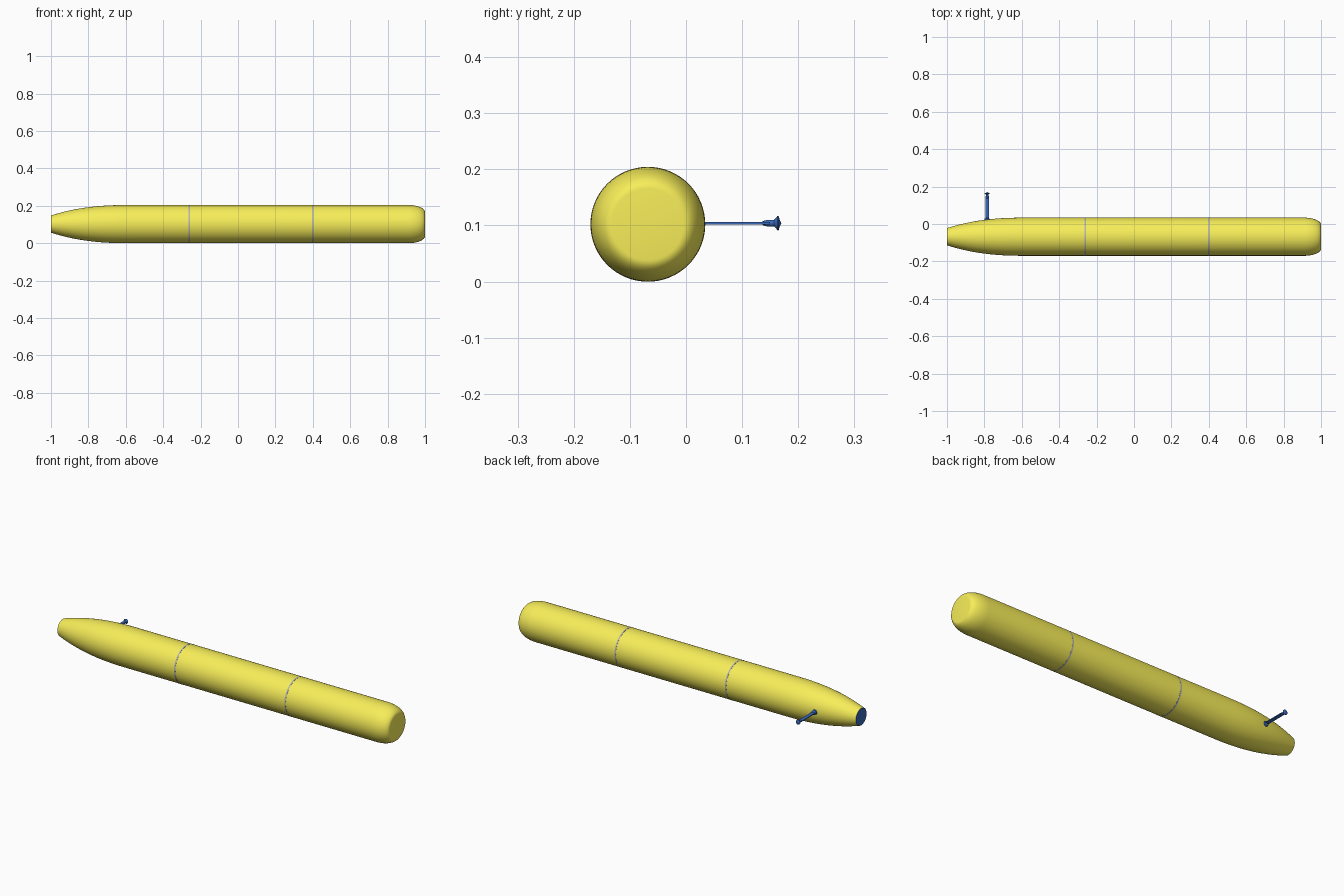
import bpy, math
from mathutils import Matrix

if "Cube" in bpy.data.objects:
    bpy.data.objects.remove(bpy.data.objects["Cube"])

CY, CZ, R = -0.068, 0.102, 0.102   # hull axis and radius


def material(name, color):
    m = bpy.data.materials.new(name)
    m.diffuse_color = (*color, 1)
    m.use_nodes = True
    m.node_tree.nodes["Principled BSDF"].inputs["Base Color"].default_value = m.diffuse_color
    return m


YELLOW = material("yellow", (0.93, 0.85, 0.10))
BLUE = material("blue", (0.04, 0.14, 0.50))
GREY = material("grey", (0.45, 0.45, 0.45))


def lathe(name, profile, mat, matrix, n=64, angle=35):
    """Revolve (axial, radius) points around local z; zero radius makes a pole."""
    verts, rings, faces = [], [], []
    for a, r in profile:
        k = 1 if r == 0 else n
        rings.append([len(verts) + i for i in range(k)])
        verts += [(r * math.cos(2 * math.pi * i / n), r * math.sin(2 * math.pi * i / n), a)
                  for i in range(k)]
    for lo, hi in zip(rings, rings[1:]):
        for i in range(n):
            f = [lo[i % len(lo)], lo[(i + 1) % len(lo)], hi[(i + 1) % len(hi)], hi[i % len(hi)]]
            faces.append(list(dict.fromkeys(f)))
    me = bpy.data.meshes.new(name)
    me.from_pydata(verts, [], faces)
    me.transform(matrix)
    me.materials.append(mat)
    ob = bpy.data.objects.new(name, me)
    bpy.context.collection.objects.link(ob)
    bpy.ops.object.select_all(action='DESELECT')
    ob.select_set(True)
    bpy.context.view_layer.objects.active = ob
    bpy.ops.object.shade_smooth_by_angle(angle=math.radians(angle))
    return ob


ALONG_X = Matrix.Translation((0, CY, CZ)) @ Matrix.Rotation(math.pi / 2, 4, 'Y')
ALONG_Y = Matrix.Translation((-0.785, 0, 0.104)) @ Matrix.Rotation(-math.pi / 2, 4, 'X')

# Hull: tapered tail, straight barrel, rounded blunt nose
tail = [(-1 + 0.42 * t, 0.046 + (R - 0.046) * (1 - (1 - t) ** 2.4))
        for t in (i / 16 for i in range(17))]
nose = [(0.91 + 0.09 * math.sin(a), 0.064 + (R - 0.064) * math.cos(a))
        for a in (math.pi / 2 * i / 12 for i in range(13))]
lathe("hull", tail + nose + [(1, 0)], YELLOW, ALONG_X)

# Blue plate closing the tail
lathe("tail_plate", [(-1, 0), (-1, 0.0455), (-0.997, 0.0465)], BLUE, ALONG_X)

# Thin joint bands
for name, x in (("rear_joint_band", -0.26), ("front_joint_band", 0.40)):
    lathe(name, [(x - 0.005, R - 0.002), (x - 0.004, R + 0.0004),
                 (x + 0.004, R + 0.0004), (x + 0.005, R - 0.002)], GREY, ALONG_X)

# Side mast: flat blade with flared foot and head
bpy.ops.mesh.primitive_cube_add(size=1, location=(-0.785, 0.085, 0.104))
blade = bpy.context.object
blade.name = "mast_blade"
blade.scale = (0.020, 0.13, 0.004)
blade.data.materials.append(BLUE)
lathe("mast_foot", [(0.018, 0), (0.018, 0.014), (0.029, 0.013), (0.033, 0.006), (0.034, 0)],
      BLUE, ALONG_Y, 24)
lathe("mast_head", [(0.132, 0), (0.138, 0.004), (0.145, 0.006), (0.157, 0.006), (0.161, 0.010),
                    (0.163, 0.013), (0.165, 0.013), (0.167, 0.006), (0.170, 0)],
      BLUE, ALONG_Y, 24)
